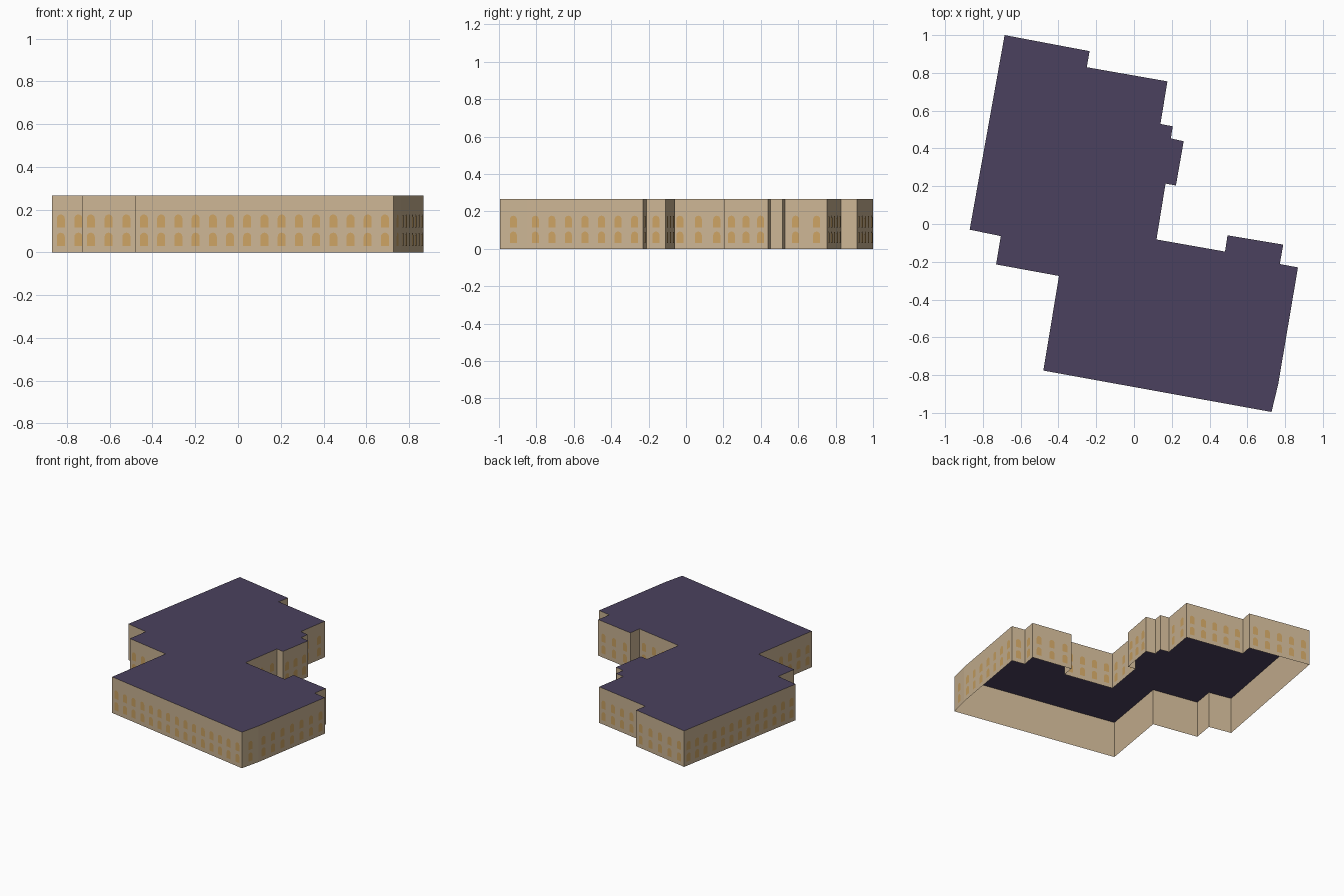
import bpy, bmesh, math
from mathutils import Vector

cube = bpy.data.objects.get("Cube")
if cube:
    bpy.data.objects.remove(cube, do_unlink=True)

HEIGHT = 0.265
BAY = 0.079            # width of one window bay
SILLS = (0.03, 0.115)  # bottom of each window row

# Footprint, clockwise from the back right corner
PLAN = [(-.685, 1), (-.235, .915), (-.25, .83), (.177, .755), (.14, .53),
        (.205, .517), (.195, .453), (.263, .438), (.222, .204), (.167, .214),
        (.119, -.082), (.482, -.146), (.495, -.06), (.79, -.109), (.772, -.212),
        (.868, -.23), (.763, -.85), (.728, -.995), (-.48, -.776), (-.397, -.275),
        (-.73, -.214), (-.705, -.064), (-.87, -.03)]
EDGES = [(Vector(a), Vector(b)) for a, b in zip(PLAN, PLAN[1:] + PLAN[:1])]


def material(name, colour):
    mat = bpy.data.materials.new(name)
    mat.use_nodes = True
    mat.diffuse_color = (*colour, 1)
    mat.node_tree.nodes["Principled BSDF"].inputs["Base Color"].default_value = (*colour, 1)
    return mat


def make_object(name, bm, mat):
    mesh = bpy.data.meshes.new(name)
    bm.to_mesh(mesh)
    bm.free()
    mesh.materials.append(mat)
    obj = bpy.data.objects.new(name, mesh)
    bpy.context.collection.objects.link(obj)
    return obj


def add_face(bm, points):
    return bm.faces.new([bm.verts.new(p) for p in points])


def arch(width, height, steps=8):
    """Outline of a round-headed window, standing on its sill."""
    r = width / 2
    points = [(-r, 0), (r, 0)]
    for i in range(steps + 1):
        a = math.pi * i / steps
        points.append((r * math.cos(a), height - r + r * math.sin(a)))
    return points


stone = material("tan stone", (.60, .46, .295))
glass = material("amber window", (.60, .365, .125))
slate = material("purple slate", (.07, .053, .112))

# Outer walls, open underneath
bm = bmesh.new()
for a, b in EDGES:
    add_face(bm, [(*b, 0), (*a, 0), (*a, HEIGHT), (*b, HEIGHT)])
bmesh.ops.remove_doubles(bm, verts=bm.verts, dist=1e-5)
make_object("walls", bm, stone)

# Flat roof
bm = bmesh.new()
add_face(bm, [(x, y, HEIGHT) for x, y in reversed(PLAN)])
make_object("roof", bm, slate)

# Two rows of arched windows, spread evenly along every wall
bm = bmesh.new()
for a, b in EDGES:
    length = (b - a).length
    if length < 0.09:
        continue
    count = int(length / BAY)
    along = (a - b).normalized()
    outward = Vector((along.y, -along.x))
    for i in range(count):
        centre = b + (a - b) * (i + 0.5) / count + outward * 0.0015
        for sill in SILLS:
            add_face(bm, [(*(centre + along * u), sill + v) for u, v in arch(0.038, 0.062)])
make_object("arched_windows", bm, glass)
